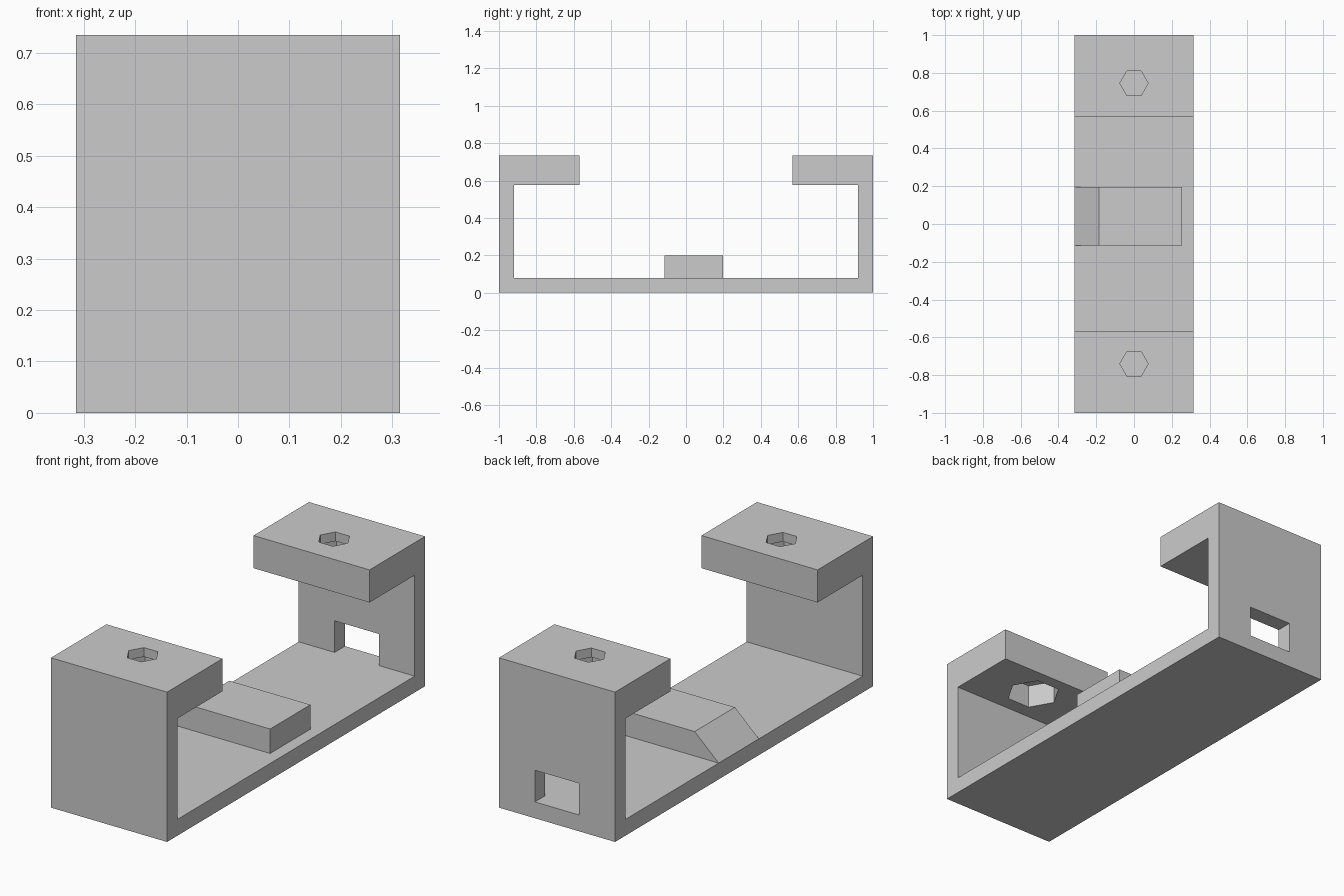
import bpy
import bmesh
from math import pi
from mathutils import Matrix

cube = bpy.data.objects.get("Cube")
if cube:
    bpy.data.objects.remove(cube, do_unlink=True)

WIDTH, HEIGHT, WALL = 0.63, 0.735, 0.08
LIP_Z, LIP_Y = 0.575, 0.57

grey = bpy.data.materials.new("plain grey")
grey.use_nodes = True
grey.diffuse_color = (0.6, 0.6, 0.6, 1)
grey.node_tree.nodes["Principled BSDF"].inputs["Base Color"].default_value = (0.6, 0.6, 0.6, 1)


def add_object(name, bm):
    bmesh.ops.recalc_face_normals(bm, faces=bm.faces)
    mesh = bpy.data.meshes.new(name)
    bm.to_mesh(mesh)
    bm.free()
    mesh.materials.append(grey)
    obj = bpy.data.objects.new(name, mesh)
    bpy.context.collection.objects.link(obj)
    return obj


def extrude_profile(name, points, offset):
    bm = bmesh.new()
    face = bm.faces.new([bm.verts.new(p) for p in points])
    result = bmesh.ops.extrude_face_region(bm, geom=[face])
    moved = [v for v in result["geom"] if isinstance(v, bmesh.types.BMVert)]
    bmesh.ops.translate(bm, verts=moved, vec=offset)
    return add_object(name, bm)


def hex_cutter(name, y, radius, bottom, top):
    bm = bmesh.new()
    bmesh.ops.create_cone(bm, cap_ends=True, segments=6, radius1=radius, radius2=radius,
                          depth=top - bottom,
                          matrix=Matrix.Translation((0, y, (top + bottom) / 2))
                          @ Matrix.Rotation(pi / 2, 4, "Z"))
    return add_object(name, bm)


def cut(target, cutter):
    mod = target.modifiers.new(cutter.name, "BOOLEAN")
    mod.operation = "DIFFERENCE"
    mod.solver = "EXACT"
    mod.object = cutter
    cutter.hide_render = True
    cutter.hide_set(True)


# Bracket: a C-shaped profile, mirrored front to back
half = [(1, 0), (1, HEIGHT), (LIP_Y, HEIGHT), (LIP_Y, LIP_Z), (1 - WALL, LIP_Z), (1 - WALL, WALL)]
outline = half + [(-y, z) for y, z in reversed(half)]
bracket = extrude_profile("bracket", [(-WIDTH / 2, y, z) for y, z in outline], (WIDTH, 0, 0))

# Screw holes through the lips, with nut pockets underneath
for side, y in (("back", 0.745), ("front", -0.74)):
    cut(bracket, hex_cutter(side + "_screw_cutter", y, 0.075, 0.65, 0.8))
    cut(bracket, hex_cutter(side + "_nut_cutter", y, 0.126, 0.5, 0.69))

# Cable slot in the back wall, level with the floor
slot = [(x, 0.85, z) for x, z in ((-0.12, WALL), (0.12, WALL), (0.12, 0.235), (-0.12, 0.235))]
cut(bracket, extrude_profile("slot_cutter", slot, (0, 0.25, 0)))

# Ramped block on the floor
ramp = [(x, -0.115, z) for x, z in ((-0.315, WALL), (0.255, WALL), (0.255, 0.2), (-0.185, 0.2))]
extrude_profile("ramp_block", ramp, (0, 0.312, 0))

# Apply the cuts and remove the cutters
bpy.context.view_layer.update()
evaluated = bracket.evaluated_get(bpy.context.evaluated_depsgraph_get())
finished = bpy.data.meshes.new_from_object(evaluated)
bracket.modifiers.clear()
bracket.data = finished
for obj in list(bpy.data.objects):
    if obj.name.endswith("_cutter"):
        bpy.data.objects.remove(obj, do_unlink=True)
